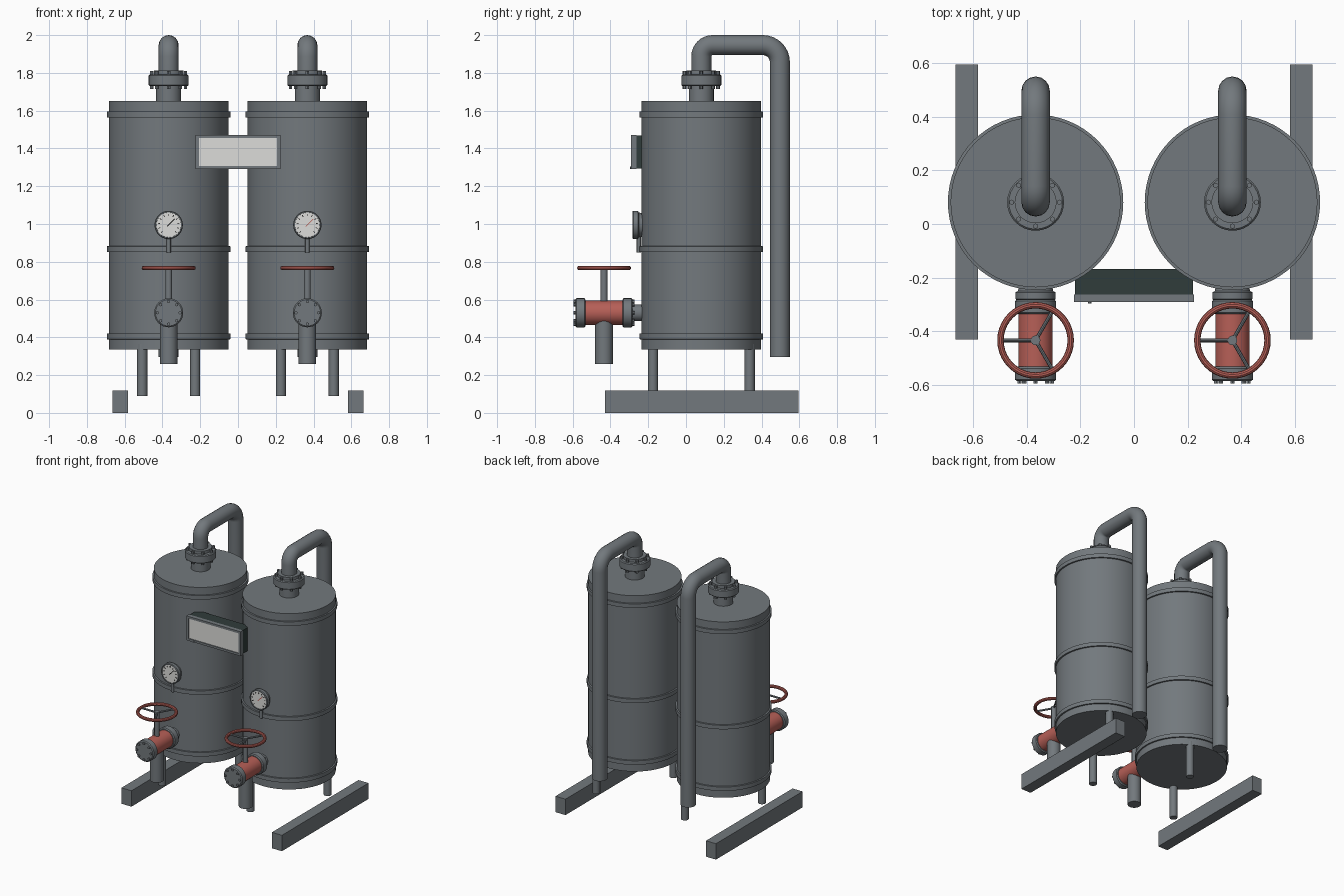
import bpy, bmesh, math
from mathutils import Vector, Matrix

if "Cube" in bpy.data.objects:
    bpy.data.objects.remove(bpy.data.objects["Cube"])


def material(name, rgb):
    m = bpy.data.materials.new(name)
    m.diffuse_color = (*rgb, 1)
    m.use_nodes = True
    m.node_tree.nodes["Principled BSDF"].inputs["Base Color"].default_value = m.diffuse_color
    return m


GREY = material("steel grey", (0.17, 0.19, 0.205))
RED = material("valve red", (0.47, 0.115, 0.095))
DARK = material("dark casing", (0.03, 0.045, 0.043))
WHITE = material("dial white", (0.72, 0.72, 0.70))
BLACK = material("marking black", (0.02, 0.02, 0.02))

UP = Matrix.Identity(4)
FRONT = Matrix.Rotation(math.pi / 2, 4, 'X')   # local +z points to -y
TY = 0.081                                     # tank centre in y
VY, VZ = -0.434, 0.53                          # valve centre


def finish(name, bm, mat, smooth=True):
    bmesh.ops.recalc_face_normals(bm, faces=bm.faces)
    me = bpy.data.meshes.new(name)
    bm.to_mesh(me)
    bm.free()
    me.materials.append(mat)
    ob = bpy.data.objects.new(name, me)
    bpy.context.collection.objects.link(ob)
    if smooth:
        bpy.ops.object.select_all(action='DESELECT')
        ob.select_set(True)
        bpy.context.view_layer.objects.active = ob
        bpy.ops.object.shade_smooth_by_angle(angle=math.radians(35))
    return ob


def lathe(name, profile, at, mat, axis=UP, segs=32):
    """Turned solid from (radius, height) points, capped at both ends."""
    bm = bmesh.new()
    m = Matrix.Translation(at) @ axis
    rings = []
    for r, h in profile:
        angles = [2 * math.pi * i / segs for i in range(segs)]
        rings.append([bm.verts.new(m @ Vector((r * math.cos(a), r * math.sin(a), h))) for a in angles])
    for a, b in zip(rings, rings[1:]):
        for i in range(segs):
            j = (i + 1) % segs
            bm.faces.new((a[i], a[j], b[j], b[i]))
    bm.faces.new(rings[0])
    bm.faces.new(rings[-1])
    return finish(name, bm, mat)


def rod(name, r, h0, h1, at, mat=GREY, axis=UP, segs=16):
    return lathe(name, [(r, h0), (r, h1)], at, mat, axis, segs)


def box(name, lo, hi, mat):
    bm = bmesh.new()
    lo, hi = Vector(lo), Vector(hi)
    bmesh.ops.create_cube(bm, size=1, matrix=Matrix.Translation((lo + hi) / 2) @ Matrix.Diagonal((*(hi - lo), 1)))
    return finish(name, bm, mat, False)


def bolts(name, ring, r, h0, h1, at, axis=UP, n=8):
    """Ring of hexagonal bolts."""
    bm = bmesh.new()
    for i in range(n):
        a = 2 * math.pi * i / n
        p = Vector((ring * math.cos(a), ring * math.sin(a), (h0 + h1) / 2))
        bmesh.ops.create_cone(bm, cap_ends=True, segments=6, radius1=r, radius2=r, depth=h1 - h0,
                              matrix=Matrix.Translation(at) @ axis @ Matrix.Translation(p))
    finish(name, bm, GREY, False)


def tube(name, pts, r, mat, sides=16):
    """Round tube swept along points lying in the plane of constant x."""
    bm = bmesh.new()
    pts = [Vector(p) for p in pts]
    rings = []
    for i, p in enumerate(pts):
        t = (pts[min(i + 1, len(pts) - 1)] - pts[max(i - 1, 0)]).normalized()
        u = Vector((1, 0, 0))
        v = t.cross(u)
        angles = [2 * math.pi * k / sides for k in range(sides)]
        rings.append([bm.verts.new(p + r * (u * math.cos(a) + v * math.sin(a))) for a in angles])
    for a, b in zip(rings, rings[1:]):
        for k in range(sides):
            j = (k + 1) % sides
            bm.faces.new((a[k], a[j], b[j], b[k]))
    bm.faces.new(rings[0])
    bm.faces.new(rings[-1])
    finish(name, bm, mat)


def torus(name, R, r, at, mat, n=40, m=10):
    bm = bmesh.new()
    def pt(i, j):
        a, b = 2 * math.pi * i / n, 2 * math.pi * j / m
        d = R + r * math.cos(b)
        return Vector(at) + Vector((d * math.cos(a), d * math.sin(a), r * math.sin(b)))
    g = [[bm.verts.new(pt(i, j)) for j in range(m)] for i in range(n)]
    for i in range(n):
        for j in range(m):
            bm.faces.new((g[i][j], g[(i + 1) % n][j], g[(i + 1) % n][(j + 1) % m], g[i][(j + 1) % m]))
    finish(name, bm, mat)


def dial_marks(name, at, marks, mat):
    """Thin bars on a front-facing dial: (angle, inner radius, outer radius, width)."""
    bm = bmesh.new()
    for a, r0, r1, w in marks:
        m = (Matrix.Translation(at) @ Matrix.Rotation(-a, 4, 'Y')
             @ Matrix.Translation(((r0 + r1) / 2, 0, 0)) @ Matrix.Diagonal((r1 - r0, 0.003, w, 1)))
        bmesh.ops.create_cube(bm, size=1, matrix=m)
    finish(name, bm, mat, False)


for side, x in (("left", -0.367), ("right", 0.367)):
    # tank with reinforcing bands
    rod(side + "_tank", 0.317, 0.335, 1.652, (x, TY, 0), segs=64)
    for i, z in enumerate((0.405, 0.867, 1.58)):
        lathe(f"{side}_band_{i}", [(0.31, -0.017), (0.327, -0.015), (0.327, 0.015), (0.31, 0.017)],
              (x, TY, z), GREY, segs=64)

    # two legs set diagonally
    for where, s in (("front", -1), ("rear", 1)):
        rod(f"{side}_{where}_leg", 0.027, 0.09, 0.365, (x + 0.14 * s, TY + 0.256 * s, 0))

    # top neck, bolted flange and bent outlet pipe
    rod(side + "_neck", 0.066, 1.64, 1.74, (x, TY, 0), segs=32)
    lathe(side + "_top_flange", [(0.075, 1.73), (0.1, 1.73), (0.106, 1.736), (0.106, 1.785), (0.1, 1.791),
                                 (0.078, 1.791), (0.078, 1.812), (0.055, 1.812)], (x, TY, 0), GREY)
    bolts(side + "_top_bolts", 0.089, 0.01, 1.716, 1.81, (x, TY, 0))
    path = [(x, TY, 1.79)]
    for cy, cz, r, a0 in ((TY + 0.06, 1.887, 0.06, 180), (0.497 - 0.09, 1.857, 0.09, 90)):
        for k in range(9):
            a = math.radians(a0 - 90 * k / 8)
            path.append((x, cy + r * math.cos(a), cz + r * math.sin(a)))
    path.append((x, 0.497, 0.297))
    tube(side + "_outlet_pipe", path, 0.053, GREY)

    # inlet valve: neck, red body, end flanges, drain and stem
    c = (x, VY, VZ)
    rod(side + "_valve_neck", 0.044, -0.23, -0.12, c, axis=FRONT, segs=24)
    rod(side + "_valve_body", 0.064, -0.11, 0.11, c, RED, FRONT, 32)
    for end, s in (("inner", -1), ("outer", 1)):
        lathe(f"{side}_{end}_flange", [(0.07, 0.098 * s), (0.077, 0.104 * s), (0.077, 0.146 * s), (0.07, 0.152 * s)],
              c, GREY, FRONT)
        lo, hi = sorted((0.15 * s, 0.161 * s))
        bolts(f"{side}_{end}_bolts", 0.06, 0.009, lo, hi, c, FRONT)
    rod(side + "_drain_pipe", 0.047, 0.26, VZ - 0.02, (x, VY, 0), segs=24)
    rod(side + "_valve_stem", 0.018, VZ + 0.03, 0.757, (x, VY, 0))

    # handwheel with three spokes
    torus(side + "_handwheel", 0.131, 0.012, (x, VY, 0.767), RED)
    for i in range(3):
        a = math.pi + i * 2 * math.pi / 3
        axis = Matrix.Rotation(a, 4, 'Z') @ Matrix.Rotation(math.pi / 2, 4, 'Y')
        rod(f"{side}_spoke_{i}", 0.007, 0, 0.13, (x, VY, 0.764), axis=axis, segs=8)
    rod(side + "_wheel_hub", 0.018, 0.75, 0.774, (x, VY, 0))

    # pressure gauge: case, dial, ticks, needle and stem
    g = (x, -0.225, 0.995)
    lathe(side + "_gauge_case", [(0.06, 0), (0.066, 0.025), (0.075, 0.03), (0.075, 0.054), (0.071, 0.059),
                                 (0.066, 0.059), (0.065, 0.05)], g, GREY, FRONT, 40)
    rod(side + "_gauge_dial", 0.066, 0.049, 0.054, g, WHITE, FRONT, 40)
    face = (x, -0.28, 0.995)
    ticks = [(math.radians(-45 + 27 * i), 0.047, 0.058, 0.004) for i in range(11)]
    dial_marks(side + "_gauge_ticks", face, ticks, BLACK)
    dial_marks(side + "_gauge_needle", face, [(math.radians(45), -0.012, 0.045, 0.005)],
               BLACK if side == "left" else RED)
    rod(side + "_gauge_stem", 0.011, 0.85, 0.94, (x, -0.25, 0), segs=12)

    # ground beam
    s = 1 if x > 0 else -1
    a, b = sorted((0.582 * s, 0.665 * s))
    box(side + "_beam", (a, -0.43, 0), (b, 0.595, 0.119), GREY)

# control panel: dark casing, frame bars, screen and a small knob
box("panel_casing", (-0.22, -0.265, 1.294), (0.22, -0.168, 1.468), DARK)
for name, z0, z1 in (("bottom", 1.29, 1.306), ("top", 1.456, 1.472)):
    box(f"panel_frame_{name}", (-0.224, -0.291, z0), (0.224, -0.262, z1), GREY)
for name, s in (("left", -1), ("right", 1)):
    a, b = sorted((0.206 * s, 0.224 * s))
    box(f"panel_frame_{name}", (a, -0.291, 1.306), (b, -0.262, 1.456), GREY)
box("panel_screen", (-0.206, -0.284, 1.306), (0.206, -0.264, 1.456), WHITE)
rod("panel_knob", 0.007, 0, 0.007, (-0.165, -0.29, 1.298), axis=FRONT, segs=10)
